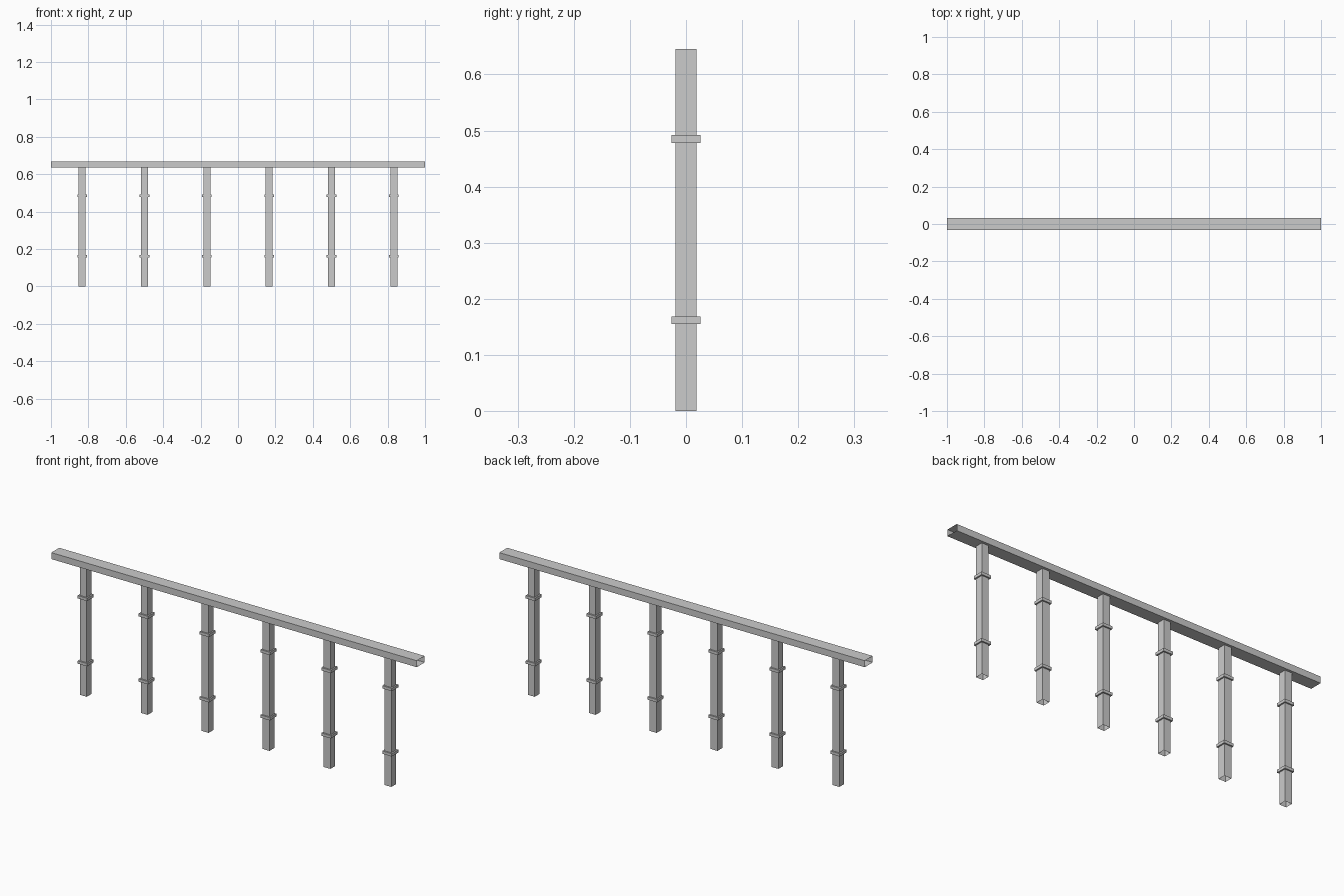
import bpy

if "Cube" in bpy.data.objects:
    bpy.data.objects.remove(bpy.data.objects["Cube"])

POST, COLLAR = 0.0188, 0.0258
CORNERS = [(-1, -1), (1, -1), (1, 1), (-1, 1)]


def loft(name, rings):
    """Skin four-cornered rings into an open-ended tube."""
    verts = [v for ring in rings for v in ring]
    faces = []
    for k in range(len(rings) - 1):
        for i in range(4):
            j = (i + 1) % 4
            faces.append((4 * k + i, 4 * k + j, 4 * k + 4 + j, 4 * k + 4 + i))
    mesh = bpy.data.meshes.new(name)
    mesh.from_pydata(verts, [], faces)
    mesh.update()
    obj = bpy.data.objects.new(name, mesh)
    bpy.context.collection.objects.link(obj)
    return obj


# Handrail: hollow rectangular tube with open ends
loft("handrail", [
    [(x, 0.031 * a, 0.6525 + 0.016 * b) for a, b in CORNERS]
    for x in (-1, 1)
])

# Posts: hollow square tubes with two stepped collars each
profile = [(POST, 0.0)]
for low, high in ((0.155, 0.169), (0.478, 0.492)):
    profile += [(POST, low), (COLLAR, low), (COLLAR, high), (POST, high)]
profile.append((POST, 0.645))

for n in range(6):
    x = (n - 2.5) / 3
    loft(f"post_{n + 1}", [
        [(x + r * a, r * b, z) for a, b in CORNERS] for r, z in profile
    ])
